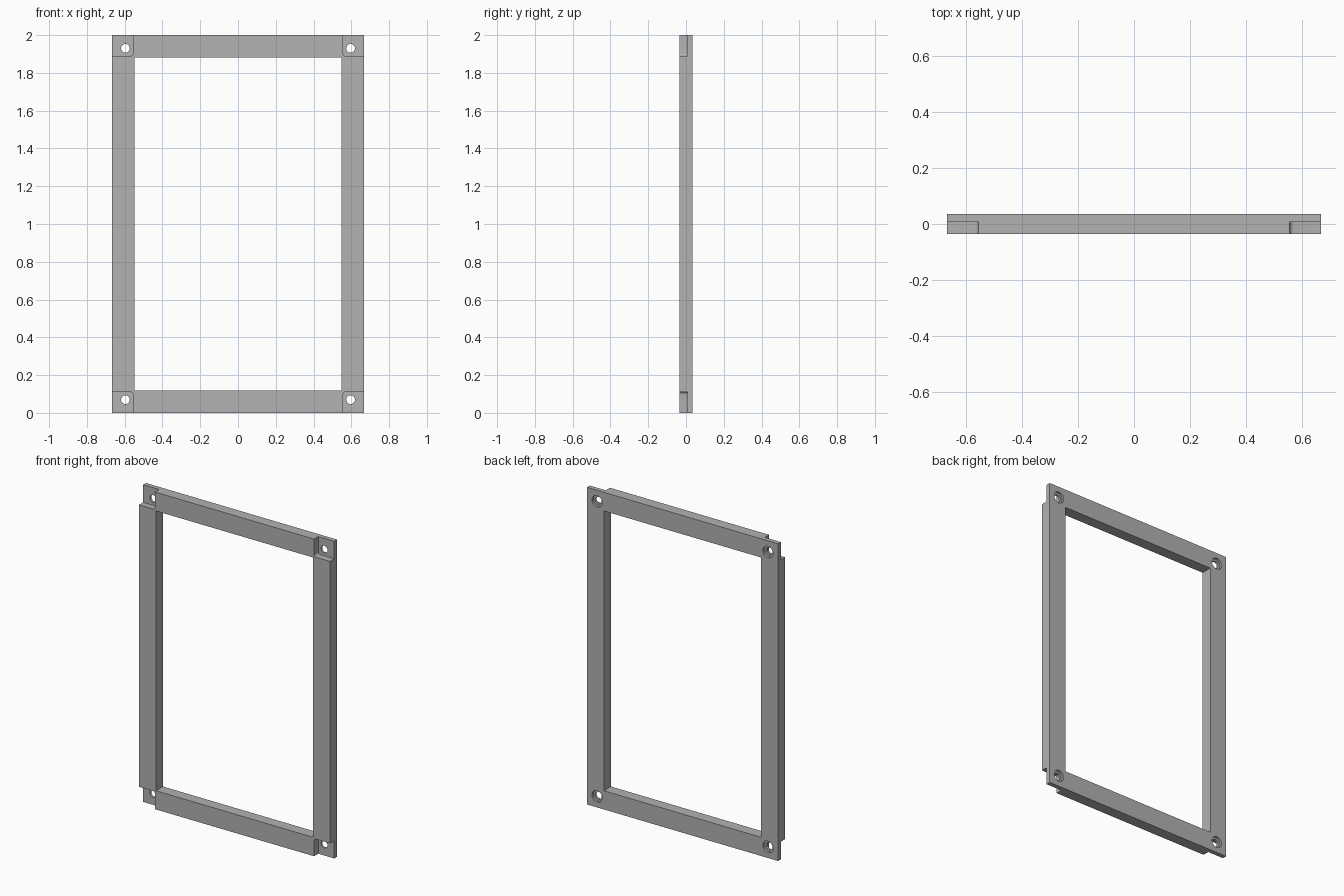
import bpy
import bmesh
from math import radians
from mathutils import Matrix, Vector

cube = bpy.data.objects.get("Cube")
if cube:
    bpy.data.objects.remove(cube, do_unlink=True)

WIDTH, HEIGHT, DEPTH = 1.332, 2.0, 0.07
RAIL = 0.118            # width of the frame members
NOTCH = 0.111           # side of the square corner recess
FLOOR_Y = 0.007         # depth at which the corner recess ends
HOLE_INSET = 0.07
SLACK = 0.05            # how far cutters reach past the frame

grey = bpy.data.materials.new("plain grey")
grey.use_nodes = True
grey.diffuse_color = (0.445, 0.445, 0.445, 1)
grey.node_tree.nodes["Principled BSDF"].inputs["Base Color"].default_value = grey.diffuse_color


def finish(name, bm):
    mesh = bpy.data.meshes.new(name)
    bm.to_mesh(mesh)
    bm.free()
    mesh.materials.append(grey)
    obj = bpy.data.objects.new(name, mesh)
    bpy.context.collection.objects.link(obj)
    return obj


def box(name, low, high, rounded=None):
    """Box between two corners; optionally round the depth edge nearest a point."""
    low, high = Vector(low), Vector(high)
    bm = bmesh.new()
    bmesh.ops.create_cube(bm, size=1, matrix=Matrix.Translation((low + high) / 2)
                          @ Matrix.Diagonal((*(high - low), 1)))
    if rounded:
        def distance(edge):
            a, b = (v.co for v in edge.verts)
            mid = (a + b) / 2
            along_y = abs(a.y - b.y) > abs(a.x - b.x) + abs(a.z - b.z)
            return (mid - Vector(rounded)).length if along_y else 100
        edge = min(bm.edges, key=distance)
        bmesh.ops.bevel(bm, geom=[edge], offset=0.015, segments=6,
                        profile=0.5, affect='EDGES')
    return finish(name, bm)


def rod(name, x, z, radius, y0, y1):
    """Cylinder running front to back."""
    bm = bmesh.new()
    bmesh.ops.create_cone(bm, cap_ends=True, segments=32, radius1=radius, radius2=radius,
                          depth=y1 - y0, matrix=Matrix.Translation((x, (y0 + y1) / 2, z))
                          @ Matrix.Rotation(radians(90), 4, 'X'))
    return finish(name, bm)


# Frame blank and the cutter for its opening
half_w, half_d = WIDTH / 2, DEPTH / 2
frame = box("frame", (-half_w, -half_d, 0), (half_w, half_d, HEIGHT))
cutters = [box("opening_cutter", (RAIL - half_w, -1, RAIL),
               (half_w - RAIL, 1, HEIGHT - RAIL))]

# Corner recesses, screw holes and rear counterbores
for sx in (-1, 1):
    for sz in (-1, 1):
        mid_z = HEIGHT / 2
        xs = sorted((sx * (half_w - NOTCH), sx * (half_w + SLACK)))
        zs = sorted((mid_z + sz * (mid_z - NOTCH), mid_z + sz * (mid_z + SLACK)))
        cutters.append(box("notch_cutter", (xs[0], -half_d - SLACK, zs[0]),
                           (xs[1], FLOOR_Y, zs[1]), rounded=(0, 0, mid_z)))
        x = sx * (half_w - HOLE_INSET)
        z = mid_z + sz * (mid_z - HOLE_INSET)
        cutters.append(rod("hole_cutter", x, z, 0.023, -SLACK, half_d + SLACK))
        cutters.append(rod("counterbore_cutter", x, z, 0.036, 0.021, half_d + SLACK))

bpy.ops.object.select_all(action='DESELECT')
frame.select_set(True)
bpy.context.view_layer.objects.active = frame
for cutter in cutters:
    mod = frame.modifiers.new(cutter.name, 'BOOLEAN')
    mod.operation = 'DIFFERENCE'
    mod.solver = 'EXACT'
    mod.object = cutter
    bpy.ops.object.modifier_apply(modifier=mod.name)
for cutter in cutters:
    bpy.data.objects.remove(cutter, do_unlink=True)

# Smooth the bores and fillets, keep the rest crisp
bpy.ops.object.shade_smooth_by_angle(angle=radians(30))
